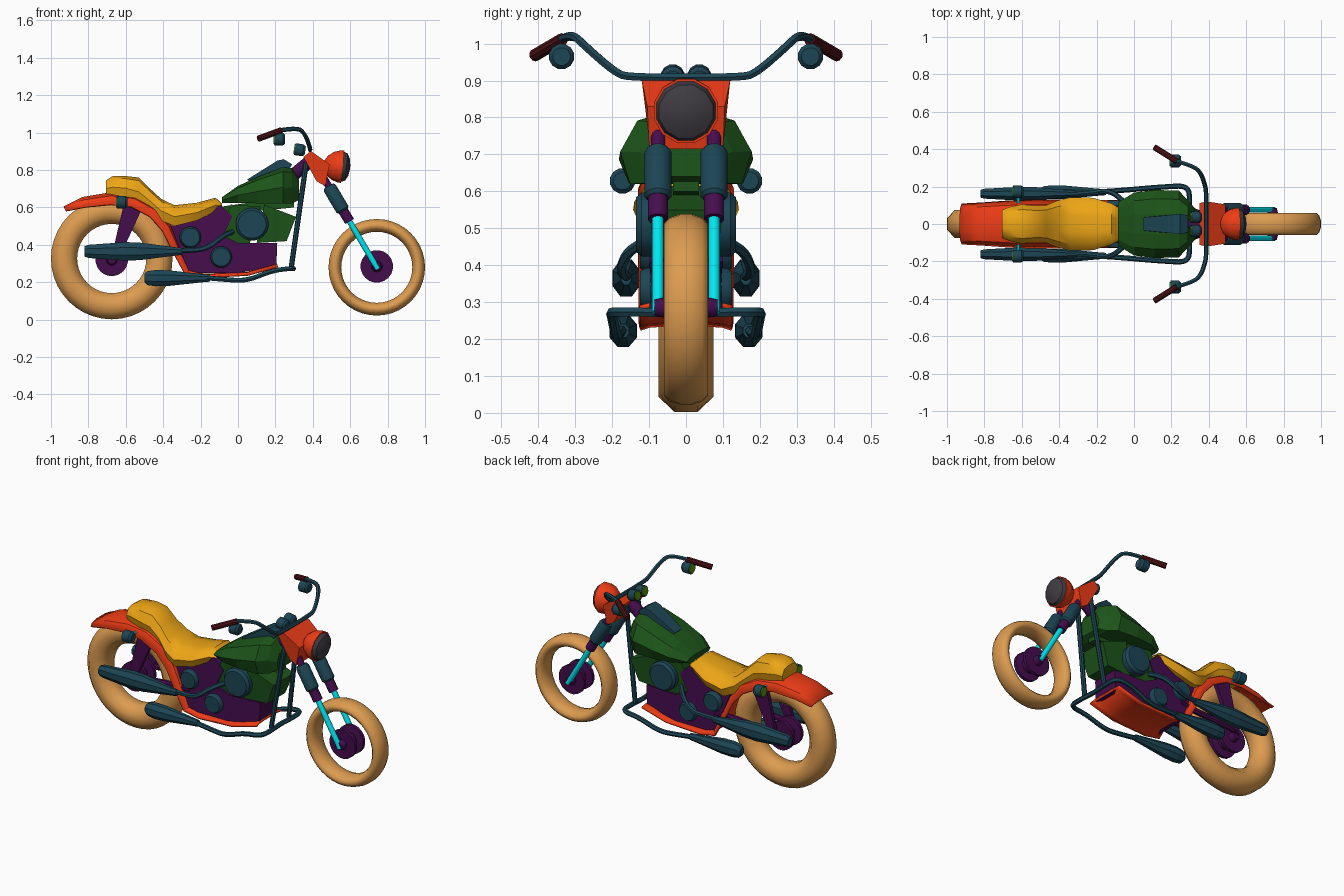
import bpy, bmesh, math
from mathutils import Vector

if "Cube" in bpy.data.objects:
    bpy.data.objects.remove(bpy.data.objects["Cube"])

COL = dict(steel=(.012, .06, .09), red=(.85, .045, .008), green=(.012, .09, .01),
           purple=(.06, .004, .075), tan=(.72, .33, .08), cyan=(0, .8, .88),
           grip=(.08, .006, .008), lens=(.05, .045, .055), lamp=(.1, .33, .005),
           seat=(.85, .38, .008))
MATS = {}
for k, c in COL.items():
    MATS[k] = bpy.data.materials.new(k)
    MATS[k].diffuse_color = (*c, 1)


def finish(ob, mat, smooth):
    ob.data.materials.clear()
    ob.data.materials.append(MATS[mat])
    if smooth:
        bpy.ops.object.select_all(action='DESELECT')
        ob.select_set(True)
        bpy.context.view_layer.objects.active = ob
        bpy.ops.object.shade_smooth_by_angle(angle=math.radians(smooth))
    return ob


def skin(name, rings, mat, smooth=0, loop=False, sheet=False):
    """Bridge a list of point rings; cap the ends unless looped or an open sheet."""
    bm = bmesh.new()
    R = [[bm.verts.new(p) for p in r] for r in rings]
    n = len(R[0])
    for i in range(len(R) if loop else len(R) - 1):
        a, b = R[i], R[(i + 1) % len(R)]
        for j in range(n - 1 if sheet else n):
            k = (j + 1) % n
            bm.faces.new((a[j], a[k], b[k], b[j]))
    if not loop and not sheet:
        bm.faces.new(R[0])
        bm.faces.new(R[-1])
    bmesh.ops.recalc_face_normals(bm, faces=bm.faces)
    me = bpy.data.meshes.new(name)
    bm.to_mesh(me)
    bm.free()
    ob = bpy.data.objects.new(name, me)
    bpy.context.collection.objects.link(ob)
    return finish(ob, mat, smooth)


def revolve(name, p, axis, profile, mat, n=16, smooth=35, flat=1):
    """Lathe (distance, radius) pairs about an axis through p."""
    p, q = Vector(p), Vector(axis).to_track_quat('Z', 'Y')
    rings = []
    for t, r in profile:
        ring = []
        for i in range(n):
            a = (i + .5) * math.tau / n
            v = q @ Vector((r * math.cos(a), r * math.sin(a), t))
            ring.append(p + Vector((v.x, v.y * flat, v.z)))
        rings.append(ring)
    return skin(name, rings, mat, smooth)


def rod(name, a, b, r, mat, n=12):
    d = Vector(b) - Vector(a)
    return revolve(name, a, d, [(0, r), (d.length, r)], mat, n)


def slab(name, pts, mat):
    """Side profile of (x, z, half width) points made solid across y."""
    return skin(name, [[(x, s * w, z) for x, z, w in pts] for s in (-1, 1)], mat)


def body(name, rows, mat, smooth=0):
    """Loft rows of (x, bottom, top, half width) with a rounded section."""
    sec = [(.85, 0), (1, .45), (.74, .88), (.3, 1)]
    sec += [(-u, v) for u, v in reversed(sec)]
    return skin(name, [[(x, u * w, b + v * (t - b)) for u, v in sec]
                       for x, b, t, w in rows], mat, smooth)


def tube(name, pts, r, mat):
    cu = bpy.data.curves.new(name, 'CURVE')
    cu.dimensions = '3D'
    cu.bevel_depth, cu.bevel_resolution, cu.use_fill_caps = r, 1, True
    sp = cu.splines.new('NURBS')
    sp.points.add(len(pts) - 1)
    for q, p in zip(sp.points, pts):
        q.co = (*p, 1)
    sp.order_u, sp.use_endpoint_u, sp.resolution_u = 3, True, 4
    ob = bpy.data.objects.new(name, cu)
    bpy.context.collection.objects.link(ob)
    bpy.ops.object.select_all(action='DESELECT')
    ob.select_set(True)
    bpy.context.view_layer.objects.active = ob
    bpy.ops.object.convert(target='MESH')
    return finish(bpy.context.object, mat, 50)


def tyre(name, x, z, R, radial, half, n):
    rings = []
    for i in range(40):
        a = i * math.tau / 40
        ring = []
        for j in range(n):
            b = (j + .5) * math.tau / n
            k = 1 / math.cos(math.pi / n)
            r = R + radial * k * math.cos(b)
            ring.append((x + r * math.cos(a), half * k * math.sin(b), z + r * math.sin(a)))
        rings.append(ring)
    return skin(name, rings, 'tan', 60, loop=True)


def lamp(name, p, r=.035, axis=(-1, 0, 0)):
    revolve(name, p, axis, [(-.03, r * .7), (-.018, r), (.026, r)], 'steel', 12)
    revolve(name + "_lens", p, axis, [(.024, r * .85), (.031, r * .8)], 'lamp', 12)


# wheels and hubs
tyre("rear_tyre", -.675, .327, .255, .07, .074, 8)
tyre("front_tyre", .742, .28, .224, .034, .06, 12)
hub = [(-.085, .022), (-.05, .03), (-.05, .087), (-.03, .087), (-.025, .045)]
hub += [(-t, r) for t, r in reversed(hub)]
revolve("rear_hub", (-.675, 0, .32), (0, 1, 0), hub, 'purple', 20)
revolve("front_hub", (.742, 0, .285), (0, 1, 0), hub, 'purple', 20)

# rear fender running down into the belly tray: x, z, half width, edge drop
path = [(-.93, .60, .105, .02), (-.83, .65, .11, .05), (-.68, .675, .12, .06),
        (-.55, .66, .125, .06), (-.43, .595, .125, .06), (-.36, .50, .125, .05),
        (-.31, .38, .125, .04), (-.26, .265, .125, .03), (-.18, .24, .125, .012),
        (.05, .25, .125, .01), (.21, .295, .125, .01)]
rings = []
for i, (x, z, w, d) in enumerate(path):
    a, b = path[max(i - 1, 0)], path[min(i + 1, len(path) - 1)]
    t = Vector((b[0] - a[0], 0, b[1] - a[1])).normalized()
    nx, nz = t.z, -t.x
    rings.append([(x + nx * d * e, w * u, z + nz * d * e) for u, e in
                  ((-1, 1), (-.8, .3), (-.4, 0), (.4, 0), (.8, .3), (1, 1))])
fender = skin("rear_fender", rings, 'red', 30, sheet=True)
mod = fender.modifiers.new("thickness", 'SOLIDIFY')
mod.thickness, mod.offset = .012, 0

# seat, tank and tank console
body("seat", [(-.705, .665, .745, .075), (-.67, .66, .768, .09), (-.60, .65, .768, .105),
              (-.53, .62, .76, .098), (-.47, .58, .70, .10), (-.41, .53, .645, .125),
              (-.34, .50, .612, .143), (-.22, .53, .625, .14), (-.12, .58, .652, .11),
              (-.085, .60, .62, .09)], 'seat', 40)
body("fuel_tank", [(-.085, .625, .655, .115), (0, .625, .715, .168), (.11, .622, .765, .182),
                   (.24, .62, .815, .178), (.29, .622, .81, .125), (.325, .64, .75, .085)], 'green')
slab("tank_console", [(.05, .75, .035), (.21, .85, .05), (.245, .858, .055), (.29, .83, .045),
                      (.26, .78, .055), (.08, .72, .04)], 'steel')

# engine
slab("engine_case", [(-.36, .50, .09), (-.09, .612, .1), (-.03, .55, .1), (-.08, .45, .1), (0, .41, .1),
                     (.21, .41, .085), (.205, .285, .085), (0, .25, .1), (-.26, .25, .1)], 'purple')
slab("rear_cylinder", [(-.04, .615, .1), (.12, .605, .1), (.06, .40, .085), (-.11, .43, .085)], 'green')
slab("front_cylinder", [(.14, .615, .1), (.31, .55, .1), (.26, .42, .085), (.10, .41, .085)], 'green')
slab("backbone", [(-.12, .60, .035), (.30, .66, .035), (.30, .60, .035), (-.10, .56, .035)], 'green')
for x, z, r, w in ((.075, .51, .088, .135), (-.255, .44, .058, .125), (-.09, .335, .058, .125)):
    revolve("engine_cover", (x, 0, z), (0, 1, 0),
            [(-w, r * .85), (-w + .015, r), (w - .015, r), (w, r * .85)], 'steel', 20)

# headlight, cowl and steering neck
slab("headlight_cowl", [(.35, .87, .112), (.39, .902, .12), (.49, .83, .105),
                        (.465, .715, .1), (.42, .74, .1)], 'red')
look = (1, 0, -.1)
revolve("headlight_shell", (.535, 0, .82), look,
        [(-.075, .025), (-.06, .052), (-.03, .077), (.005, .089), (.025, .09)], 'red', 12, 40)
revolve("headlight_lens", (.535, 0, .82), look,
        [(.02, .085), (.045, .075), (.06, .045), (.065, .01)], 'lens', 12, 40)
rod("steering_neck", (.28, 0, .76), (.40, 0, .86), .035, 'purple')
rod("turn_signal_bar", (-.62, -.17, .63), (-.62, .17, .63), .01, 'cyan', 8)

# everything that comes in left and right pairs
foot, up = Vector((.742, 0, .28)), Vector((-.51, 0, .86))
for s, side in ((1, "left"), (-1, "right")):
    base = foot + Vector((0, s * .076, 0))
    at = lambda t: base + up * t
    rod(side + "_fork_tube", at(-.01), at(.33), .016, 'cyan')
    rod(side + "_fork_collar", at(.285), at(.36), .028, 'purple')
    revolve(side + "_fork_cover", at(0), up, [(.35, .03), (.36, .038), (.49, .038), (.505, .03)], 'steel', 12)
    rod(side + "_fork_top", at(.49), at(.57), .02, 'purple')

    tube(side + "_handlebar", [(.385, 0, .908), (.385, s * .15, .908), (.385, s * .19, .92), (.36, s * .27, .99),
                               (.32, s * .31, 1.03), (.215, s * .34, 1.01)], .012, 'steel')
    rod(side + "_grip", (.23, s * .335, 1.012), (.11, s * .41, .968), .017, 'grip', 10)
    lamp(side + "_front_signal", (.222, s * .337, .965))
    lamp(side + "_gauge", (.33, s * .036, .908), .033, (-1, 0, .15))
    lamp(side + "_rear_signal", (-.62, s * .172, .628))

    rod(side + "_down_tube", (.365, s * .055, .84), (.285, s * .085, .28), .014, 'steel', 8)
    tube(side + "_lower_pipe", [(.29, 0, .272), (.30, s * .12, .272), (.29, s * .205, .275), (.18, s * .20, .262),
                                (.05, s * .19, .208), (-.06, s * .18, .213), (-.18, s * .172, .225)],
         .014, 'steel')
    revolve(side + "_lower_muffler", (-.15, s * .17, .222), (-1, 0, 0),
            [(0, .02), (.05, .025), (.22, .045), (.29, .047), (.335, .04), (.35, .025)], 'steel', 8, 0, .85)
    tube(side + "_upper_pipe", [(-.03, s * .09, .47), (-.08, s * .15, .45), (-.15, s * .18, .39),
                                (-.22, s * .165, .37), (-.33, s * .16, .37)], .014, 'steel')
    revolve(side + "_upper_muffler", (-.30, s * .162, .365), (-1, 0, 0),
            [(0, .02), (.04, .025), (.22, .05), (.30, .054), (.50, .038), (.52, .03)], 'steel', 8, 0, .75)

    # rear strut and swing arm
    y = s * .085
    strut = [(-.61, .62), (-.51, .60), (-.63, .34), (-.68, .32)]
    skin(side + "_rear_strut", [[(x, y + e, z) for x, z in strut] for e in (-.012, .012)], 'purple')
    rod(side + "_swing_arm", (-.67, y, .345), (-.26, y, .37), .018, 'purple', 8)

for m in bpy.data.materials:
    if m.users and not m.is_grease_pencil:
        m.use_nodes = True
        m.node_tree.nodes["Principled BSDF"].inputs["Base Color"].default_value = m.diffuse_color
